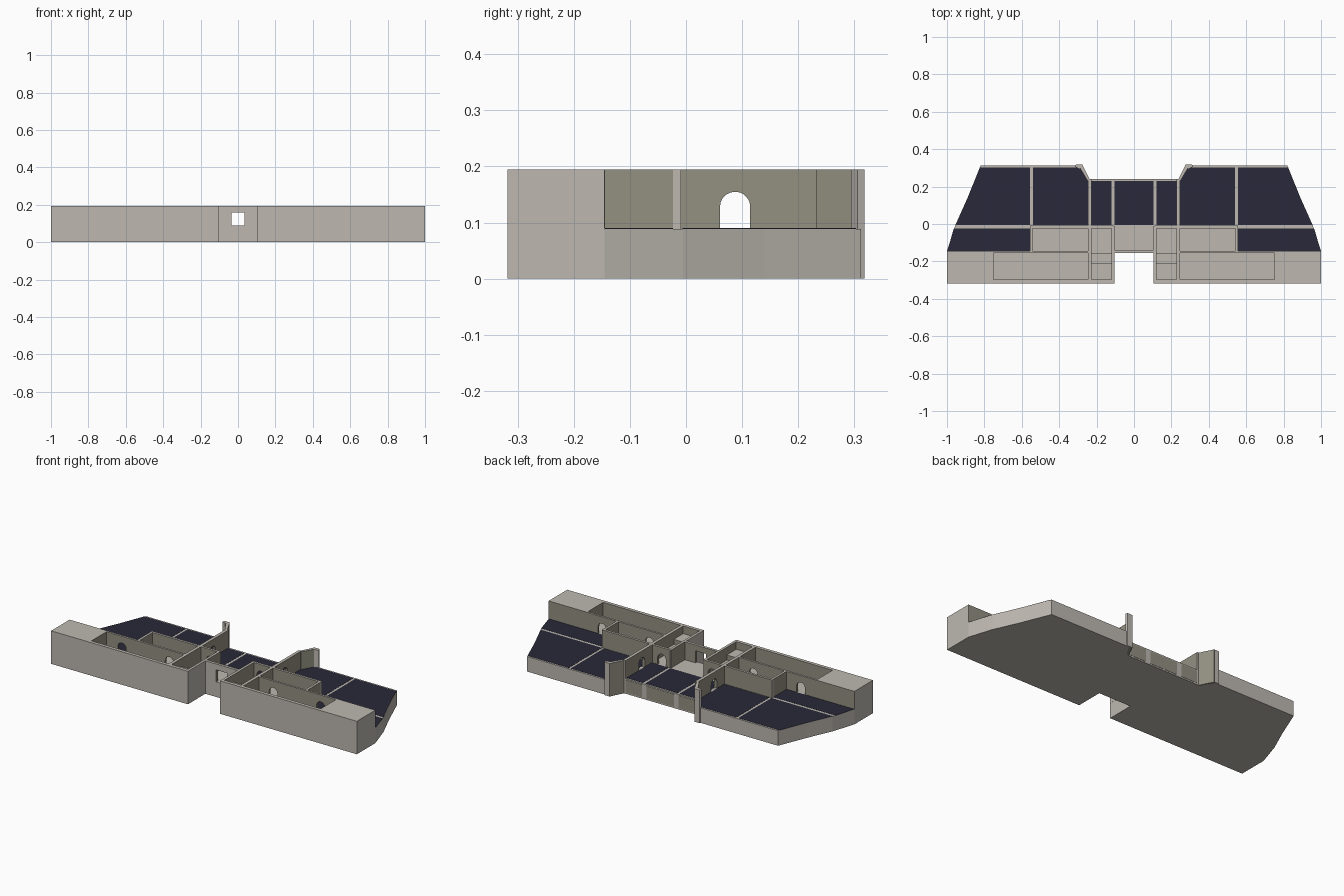
import bpy, bmesh, math
from mathutils import Vector

if "Cube" in bpy.data.objects:
    bpy.data.objects.remove(bpy.data.objects["Cube"])

def mat(name, c):
    m = bpy.data.materials.new(name)
    m.diffuse_color = (*c, 1)
    m.use_nodes = True
    m.node_tree.nodes["Principled BSDF"].inputs["Base Color"].default_value = m.diffuse_color
    return m

MATS = [mat("pale_stone", (.51, .478, .435)), mat("khaki_plaster", (.295, .282, .222)),
        mat("dark_floor", (.022, .022, .041))]
STONE, KHAKI, DARK = 0, 1, 2
FLOOR, TOP = .089, .195

def extrude(name, pts, vec, rule):
    """Extrude a 3D polygon along vec; rule(normal, centre) gives the material."""
    bm = bmesh.new()
    f = bm.faces.new([bm.verts.new(p) for p in pts])
    r = bmesh.ops.extrude_face_region(bm, geom=[f])
    bmesh.ops.translate(bm, vec=vec, verts=[v for v in r["geom"] if isinstance(v, bmesh.types.BMVert)])
    bmesh.ops.recalc_face_normals(bm, faces=bm.faces)
    bm.normal_update()
    for f in bm.faces:
        f.material_index = rule(f.normal, f.calc_center_median())
    me = bpy.data.meshes.new(name)
    bm.to_mesh(me)
    bm.free()
    for m in MATS:
        me.materials.append(m)
    ob = bpy.data.objects.new(name, me)
    bpy.context.collection.objects.link(ob)

def slab(name, pts, z0, z1, rule):
    extrude(name, [(x, y, z0) for x, y in pts], Vector((0, 0, z1 - z0)), rule)

def rect(x0, x1, y0, y1):
    return [(x0, y0), (x1, y0), (x1, y1), (x0, y1)]

def wall(name, a, b, t, doors=(), outer=None, arched=True, half=.027, head=.155):
    """Wall from a to b, stone top and ends, openings at distances along it.
    outer is the direction of a side that stays stone."""
    a, b = Vector((*a, 0)), Vector((*b, 0))
    d = (b - a).normalized()
    n = Vector((-d.y, d.x, 0))
    prof = [(0, FLOOR)]
    for c in sorted(doors):
        if arched:
            prof.append((c - half, FLOOR))
            prof += [(c - half * math.cos(k * math.pi / 10),
                      head - half + half * math.sin(k * math.pi / 10)) for k in range(11)]
            prof.append((c + half, FLOOR))
        else:
            prof += [(c - half, FLOOR), (c - half, head), (c + half, head), (c + half, FLOOR)]
    L = (b - a).length
    prof += [(L, FLOOR), (L, TOP), (0, TOP)]
    def rule(nm, c):
        if nm.z > .5 or (outer and nm.dot(Vector(outer)) > .7):
            return STONE
        along = (c - a).dot(d)
        return STONE if along < .001 or along > L - .001 else KHAKI
    extrude(name, [a + d * s - n * (t / 2) + Vector((0, 0, z)) for s, z in prof], n * t, rule)

all_stone = lambda n, c: STONE
all_dark = lambda n, c: DARK
all_khaki = lambda n, c: KHAKI
stone_top = lambda n, c: STONE if n.z > .5 else KHAKI

# base block with front notch and stepped-in back
half = [(.105, -.155), (.105, -.318), (1, -.318), (1, -.145), (.955, -.005), (.89, .14),
        (.82, .312), (.285, .312), (.247, .24)]
slab("base", half + [(-x, y) for x, y in reversed(half)], 0, FLOOR, all_stone)

# central gate wall with square opening
wall("gate_wall", (-.11, -.147), (.11, -.147), .016, [.11], (0, -1, 0), False, .035, .16)
slab("centre_floor_panel", rect(-.105, .105, -.005, .23), FLOOR, FLOOR + .001, all_dark)
slab("centre_back_panel", rect(-.09, .09, .24, .2415), .008, .082, all_khaki)

for s, side in ((1, "right"), (-1, "left")):
    def m(pts):
        return [(s * x, y) for x, y in pts]
    def w(name, a, b, t, doors=(), outer=None):
        o = (s * outer[0], outer[1], 0) if outer else None
        wall(f"{side}_{name}", (s * a[0], a[1]), (s * b[0], b[1]), t, doors, o)

    # front range of rooms
    w("front_wall", (.105, -.308), (.76, -.308), .02, (), (0, -1))
    slab(f"{side}_end_block", m(rect(.75, 1, -.318, -.145)), FLOOR, TOP,
         lambda n, c, s=s: KHAKI if n.y > .5 or n.x * s < -.5 else STONE)
    w("room_back_wall", (.235, -.15), (.76, -.15), .012, [.105, .415])
    w("notch_wall", (.1125, -.316), (.1125, -.01), .015)
    slab(f"{side}_notch_facing", m(rect(.1045, .106, -.318, -.155)), FLOOR, TOP, all_stone)
    w("cross_wall", (.236, -.308), (.236, .24), .018, [.3955])
    w("side_room_end_wall", (.549, -.15), (.549, -.01), .014)
    w("side_room_back_wall", (.236, -.016), (.5565, -.016), .014)
    w("stair_room_back_wall", (.11, -.016), (.236, -.016), .014, [.055])
    # two steps in the narrow room
    slab(f"{side}_upper_step", m(rect(.118, .23, -.3, -.21)), FLOOR, .15, stone_top)
    slab(f"{side}_lower_step", m(rect(.118, .23, -.21, -.155)), FLOOR, .12, stone_top)

    # splayed back wall with pillar, both down to the ground
    slab(f"{side}_splay_wall", m([(.236, .238), (.277, .318), (.292, .305), (.249, .232)]), 0, TOP,
         stone_top)
    slab(f"{side}_pillar", m([(.278, .3185), (.31, .3185), (.315, .306), (.29, .294)]), 0, TOP,
         all_stone)
    slab(f"{side}_back_panel", m(rect(.12, .225, .24, .2415)), .008, .082, all_khaki)

    # dark floor panels, stone strips show between them
    panels = {
        "front_outer": [(.557, -.144), (.998, -.144), (.963, -.023), (.557, -.023)],
        "back_outer": [(.555, -.006), (.954, -.006), (.889, .14), (.824, .303), (.555, .303)],
        "back_inner": [(.246, -.006), (.541, -.006), (.541, .303), (.28, .303), (.246, .24)],
        "centre_side": rect(.12, .228, -.006, .23)}
    for k, p in panels.items():
        slab(f"{side}_{k}_floor_panel", m(p), FLOOR, FLOOR + .001, all_dark)
